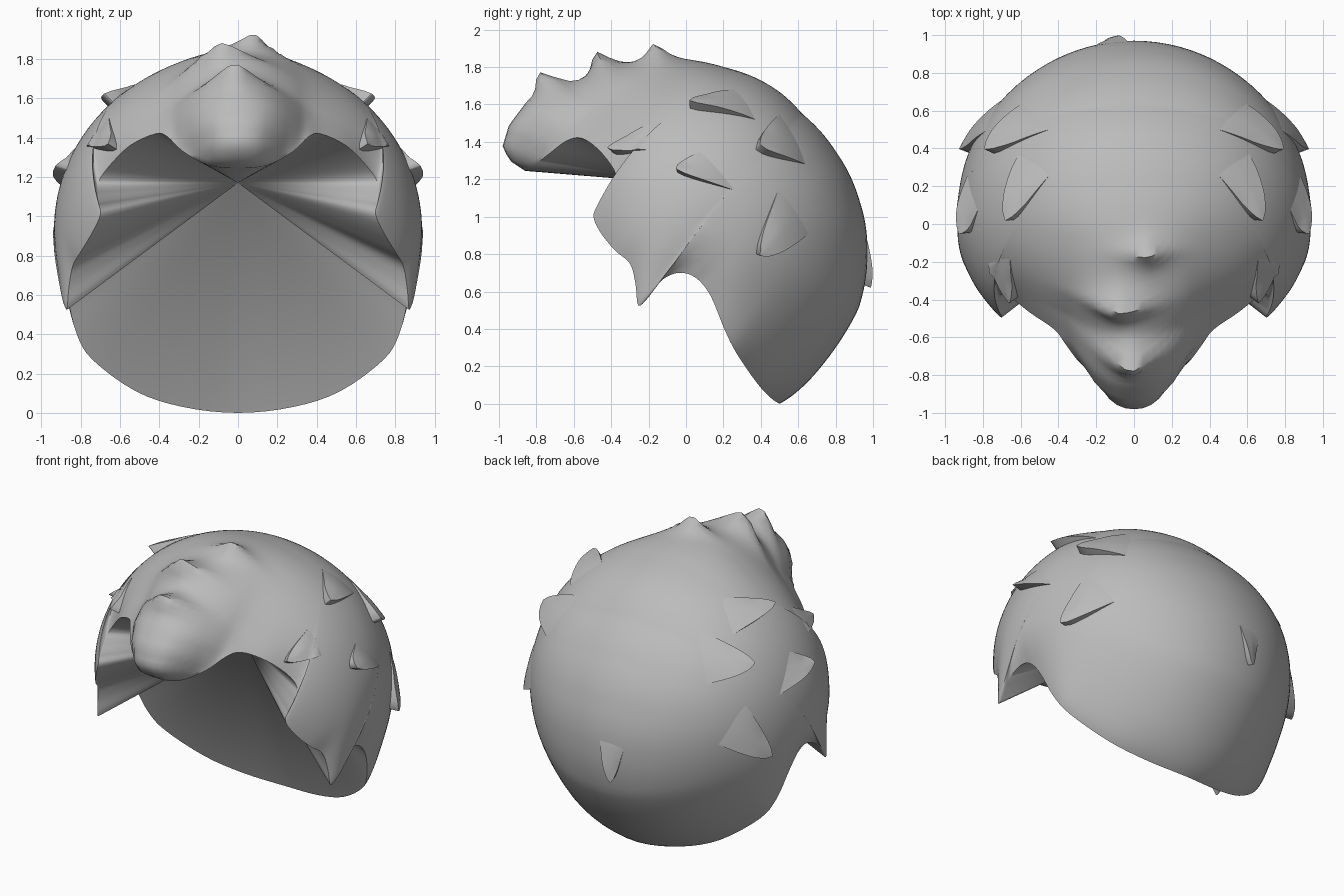
import bpy, bmesh, math
from mathutils import Vector
from mathutils.bvhtree import BVHTree

if "Cube" in bpy.data.objects:
    bpy.data.objects.remove(bpy.data.objects["Cube"])

CENTRE = Vector((0, 0.05, 0.95))
POLE = Vector((0, 0.6, 0.8))
RINGS = 48

hair = bpy.data.materials.new("grey hair")
hair.diffuse_color = (0.5, 0.5, 0.5, 1)
hair.use_nodes = True
hair.node_tree.nodes["Principled BSDF"].inputs["Base Color"].default_value = hair.diffuse_color


def radii(y):
    return Vector((0.93, 0.85 if y < 0 else 0.92, 0.87))


def to_unit(p):
    q = p - CENTRE
    r = radii(q.y)
    return Vector((q.x / r.x, q.y / r.y, q.z / r.z))


def from_unit(q):
    r = radii(q.y)
    return CENTRE + Vector((q.x * r.x, q.y * r.y, q.z * r.z))


# swell of the skull along the centre line: (angle from front, size)
SWELL = [(-90, 1.0), (0, 1.0), (14, 1.05), (17.5, 1.14), (19, 1.26), (22, 1.34), (28, 1.365),
         (35, 1.33), (43, 1.22), (48, 1.15), (54, 1.13), (62, 1.10), (70, 1.07), (85, 1.03),
         (100, 0.99), (112, 0.975), (121, 0.958), (132, 0.928), (151, 0.936), (170, 0.965),
         (190, 1.015), (208, 1.07), (235, 1.09), (270, 1.1)]
# pointed tufts on the crown: angle, sideways place, height, angle spread, side spread
TUFTS = [(43.6, -0.015, 0.19, 4.0, 0.11), (59.5, -0.08, 0.15, 4.0, 0.14),
         (77, 0.07, 0.11, 4.0, 0.11)]


def size(d):
    a = math.degrees(math.atan2(d.z, -d.y))
    if a < -90:
        a += 360
    m = 1.0
    for (a0, m0), (a1, m1) in zip(SWELL, SWELL[1:]):
        if a0 <= a <= a1:
            m = m0 + (m1 - m0) * (a - a0) / (a1 - a0)
    spread = 0.35 + 0.25 * min(1, max(0, (a - 80) / 40))
    s = 1 + (m - 1) * math.exp(-abs(d.x / spread) ** 2.5)
    for ta, tx, h, sa, sx in TUFTS:
        s += h * math.exp(-abs((a - ta) / sa) ** 1.3 - abs((d.x - tx) / sx) ** 1.4)
    return s


# hairline from the fringe round one side to the nape
RIM = [Vector(p) for p in (
    (0, -0.86, 1.245), (0.15, -0.83, 1.26), (0.28, -0.74, 1.33), (0.36, -0.64, 1.405),
    (0.42, -0.56, 1.42), (0.55, -0.47, 1.36), (0.66, -0.385, 1.25), (0.71, -0.38, 1.17),
    (0.71, -0.45, 1.08), (0.70, -0.495, 1.01), (0.74, -0.46, 0.92), (0.80, -0.38, 0.82),
    (0.84, -0.30, 0.75), (0.86, -0.27, 0.64), (0.87, -0.255, 0.525), (0.875, -0.20, 0.57),
    (0.875, -0.13, 0.66), (0.875, -0.04, 0.70), (0.875, 0.05, 0.675), (0.865, 0.13, 0.58),
    (0.82, 0.205, 0.40), (0.74, 0.27, 0.27), (0.52, 0.38, 0.11), (0.28, 0.455, 0.03),
    (0, 0.5, 0))]


def flip(p):
    return Vector((-p.x, p.y, p.z))


def smooth_loop(pts, steps):
    out, n = [], len(pts)
    for i in range(n):
        a, b, c, d = (pts[(i + k) % n] for k in (-1, 0, 1, 2))
        for k in range(steps):
            t = k / steps
            out.append(0.5 * (2 * b + (c - a) * t + (2 * a - 5 * b + 4 * c - d) * t * t
                              + (3 * b - a - 3 * c + d) * t ** 3))
    return out


def finish(name, bm, angle=40):
    bmesh.ops.recalc_face_normals(bm, faces=bm.faces)
    me = bpy.data.meshes.new(name)
    bm.to_mesh(me)
    ob = bpy.data.objects.new(name, me)
    bpy.context.collection.objects.link(ob)
    me.materials.append(hair)
    bpy.ops.object.select_all(action='DESELECT')
    ob.select_set(True)
    bpy.context.view_layer.objects.active = ob
    bpy.ops.object.shade_smooth_by_angle(angle=math.radians(angle))
    return ob


# outer hair shell, swept from the hairline to the crown
loop = smooth_loop(RIM + [flip(p) for p in RIM[-2:0:-1]], 4)
n = len(loop)
units = [to_unit(p) for p in loop]
extra = [u.length - size(u.normalized()) for u in units]
broad = extra[:]
for _ in range(60):
    broad = [(broad[i - 1] + broad[i] + broad[(i + 1) % n]) / 3 for i in range(n)]
bm = bmesh.new()
rows = []
for u, ex, br in zip(units, extra, broad):
    d = u.normalized()
    arc = d.angle(POLE)
    col = []
    for k in range(RINGS):
        t = (k / RINGS) ** 1.15
        s = t * arc
        e = (d * math.sin(arc - s) + POLE * math.sin(s)) / math.sin(arc)
        off = (ex - br) * math.exp(-(s / 0.16) ** 1.5) + br * math.exp(-(s / 0.32) ** 1.5)
        col.append(bm.verts.new(from_unit(e * (size(e) + off))))
    rows.append(col)
crown = bm.verts.new(from_unit(POLE * size(POLE)))
for i in range(n):
    a, b = rows[i], rows[(i + 1) % n]
    for k in range(RINGS - 1):
        bm.faces.new((a[k], b[k], b[k + 1], a[k + 1]))
    bm.faces.new((a[-1], b[-1], crown))
surface = BVHTree.FromBMesh(bm)
# inner face, a fan closing the hairline
apex = bm.verts.new((0, 0.05, 1.17))
for i in range(n):
    bm.faces.new((rows[(i + 1) % n][0], rows[i][0], apex))
finish("hair_shell", bm, 50)


def on_shell(p, lift):
    d = (p - CENTRE).normalized()
    hit = surface.ray_cast(CENTRE, d)[0]
    return (hit or p) + d * lift


# raised leaf-shaped lock with a free tip and a root sunk in the shell
def add_lock(name, tip, a, b, height=0.06):
    tip, a, b = Vector(tip), Vector(a), Vector(b)
    mid, half = (a + b) / 2, (b - a) / 2
    bm = bmesh.new()
    nu, nv = 14, 8
    top, low = [], []
    for i in range(nu + 1):
        u = 0.002 + 1.25 * i / nu
        tr, lr = [], []
        for j in range(nv + 1):
            v = 2 * j / nv - 1
            p = tip + (mid - tip) * u + half * v * u ** 0.65
            side = 1 + (0.25 * v if v > 0 else 0.5 * v) * min(1, u * 3)
            h = height * (1 - u) * side - 0.005 * u
            tr.append(bm.verts.new(on_shell(p, h)))
            lr.append(bm.verts.new(on_shell(p, -0.03)))
        top.append(tr)
        low.append(lr)
    for i in range(nu):
        for j in range(nv):
            bm.faces.new((top[i][j], top[i][j + 1], top[i + 1][j + 1], top[i + 1][j]))
        for j in (0, nv):
            bm.faces.new((top[i][j], top[i + 1][j], low[i + 1][j], low[i][j]))
    for j in range(nv):
        bm.faces.new((top[0][j], top[0][j + 1], low[0][j + 1], low[0][j]))
    bmesh.ops.remove_doubles(bm, verts=bm.verts, dist=0.0005)
    finish(name, bm, 50)


LOCKS = {
    "upper_lock": ((0.66, 0.02, 1.60), (0.42, 0.30, 1.69), (0.62, 0.40, 1.53)),
    "rear_lock": ((0.78, 0.39, 1.38), (0.42, 0.54, 1.59), (0.62, 0.69, 1.30)),
    "temple_lock": ((0.66, -0.42, 1.37), (0.66, -0.15, 1.52), (0.80, -0.20, 1.37)),
    "side_lock": ((0.91, -0.05, 1.25), (0.84, 0.10, 1.37), (0.89, 0.28, 1.14)),
    "lower_lock": ((0.88, 0.38, 0.80), (0.78, 0.52, 1.19), (0.69, 0.67, 0.92)),
}
for name, pts in LOCKS.items():
    add_lock(name + "_right", *pts)
    add_lock(name + "_left", *[(-x, y, z) for x, y, z in pts])
add_lock("nape_lock", (-0.12, 0.96, 0.63), (-0.21, 0.96, 0.90), (-0.03, 0.97, 0.90), 0.045)
